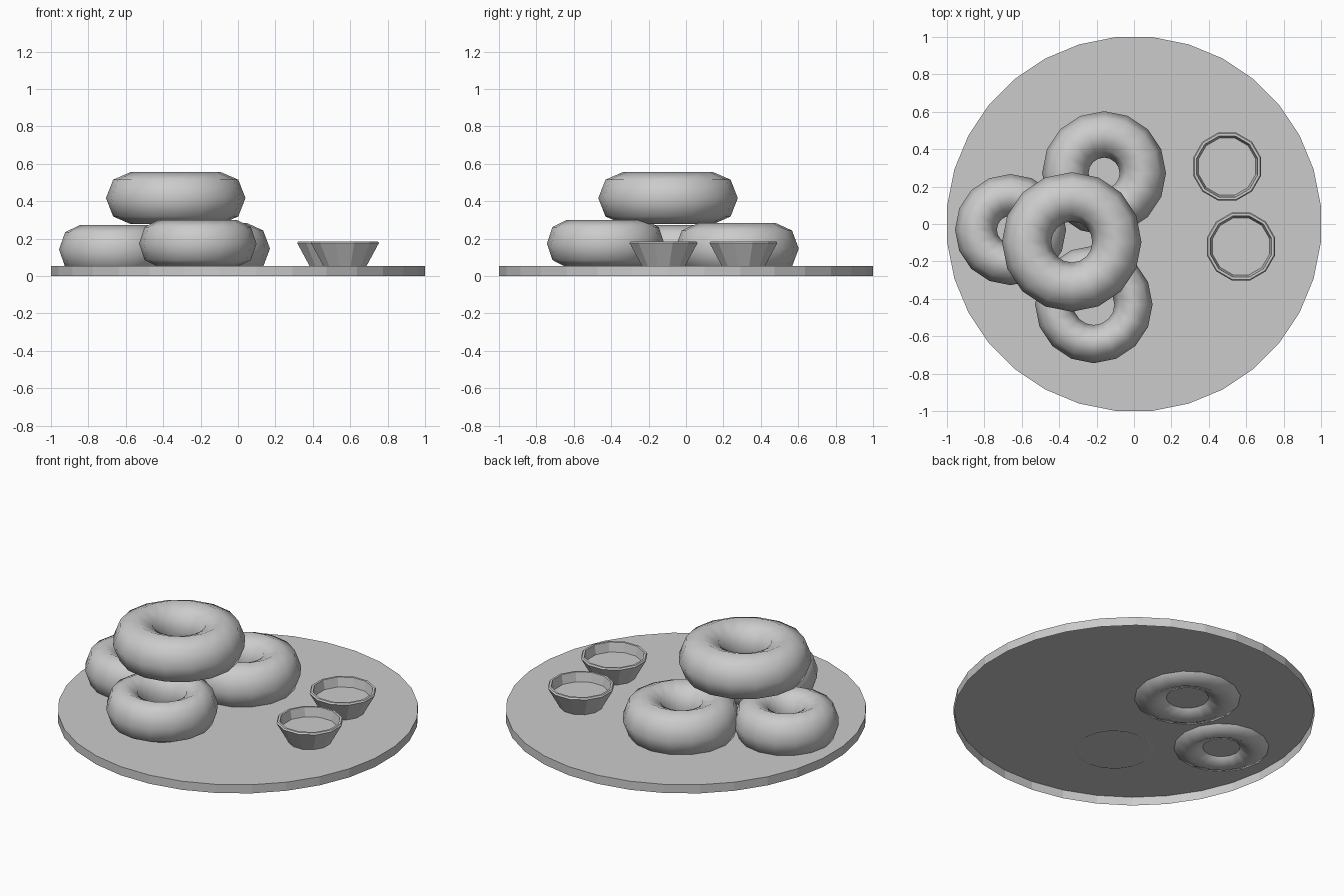
import bpy, bmesh
from math import pi, cos, sin

if "Cube" in bpy.data.objects:
    bpy.data.objects.remove(bpy.data.objects["Cube"])


def lathe(name, profile, sides, location=(0, 0, 0), cap_first=False, cap_last=False):
    """Turn a radius/height profile around z, with flats facing the axes."""
    bm = bmesh.new()
    rings = []
    for r, z in profile:
        rings.append([bm.verts.new((r * cos(2 * pi * (i + 0.5) / sides),
                                    r * sin(2 * pi * (i + 0.5) / sides), z))
                      for i in range(sides)])
    for a, b in zip(rings, rings[1:]):
        for i in range(sides):
            j = (i + 1) % sides
            bm.faces.new((a[i], a[j], b[j], b[i]))
    if cap_first:
        bm.faces.new(rings[0][::-1])
    if cap_last:
        bm.faces.new(rings[-1])
    mesh = bpy.data.meshes.new(name)
    bm.to_mesh(mesh)
    bm.free()
    ob = bpy.data.objects.new(name, mesh)
    ob.location = location
    bpy.context.collection.objects.link(ob)
    return ob


def donut(name, x, y, z, outer, hole, half_height):
    """Low-poly ring with a slightly tall cross-section."""
    minor = (outer - hole) / 2
    bpy.ops.mesh.primitive_torus_add(location=(x, y, z), major_segments=16,
                                     minor_segments=8,
                                     major_radius=(outer + hole) / 2,
                                     minor_radius=minor)
    ob = bpy.context.object
    ob.name = name
    ob.scale.z = half_height / minor
    bpy.ops.object.shade_smooth()


# Round plate: top and rim only, open underneath
plate = lathe("plate", [(1.004, 0), (1.004, 0.053)], 32, cap_last=True)

# Three donuts on the plate and one stacked on top
donut("left_donut", -0.66, -0.03, 0.142, 0.297, 0.073, 0.131)
donut("front_donut", -0.215, -0.43, 0.174, 0.314, 0.11, 0.125)
donut("back_donut", -0.16, 0.272, 0.147, 0.331, 0.083, 0.137)
donut("top_donut", -0.333, -0.096, 0.417, 0.373, 0.11, 0.139)

# Two tapered sauce cups with a bevelled lip and a filled floor
cup_profile = [(0.12, 0.055), (0.188, 0.177), (0.182, 0.186),
               (0.169, 0.186), (0.158, 0.13)]
for name, x, y in (("back_cup", 0.498, 0.307), ("front_cup", 0.572, -0.12)):
    lathe(name, cup_profile, 12, (x, y, 0), cap_first=True, cap_last=True)
